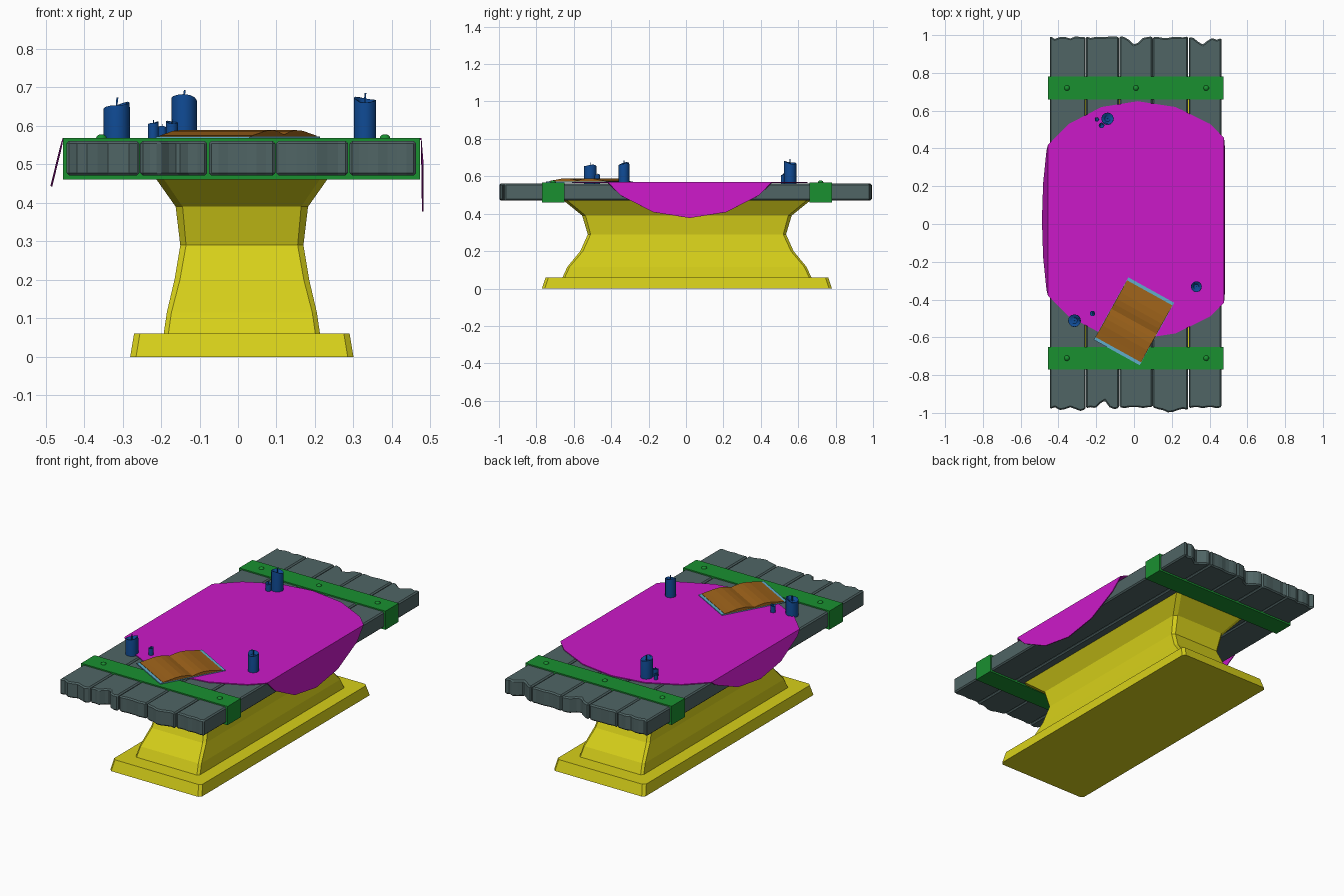
import bpy, bmesh, math, random
from mathutils import Matrix, Vector

if "Cube" in bpy.data.objects:
    bpy.data.objects.remove(bpy.data.objects["Cube"])

random.seed(4)


def material(name, rgb):
    m = bpy.data.materials.new(name)
    m.diffuse_color = (*rgb, 1)
    m.use_nodes = True
    m.node_tree.nodes["Principled BSDF"].inputs["Base Color"].default_value = m.diffuse_color
    return m


STONE = material("stone", (0.68, 0.63, 0.01))
WOOD = material("wood", (0.08, 0.13, 0.13))
STRAP = material("strap_metal", (0.01, 0.28, 0.03))
CLOTH = material("cloth", (0.6, 0.01, 0.58))
WAX = material("wax", (0.005, 0.07, 0.3))
PAPER = material("paper", (0.33, 0.12, 0.01))
COVER = material("cover", (0.12, 0.42, 0.6))


def finish(bm, name, mat, bevel=0.0, smooth=False):
    bmesh.ops.recalc_face_normals(bm, faces=bm.faces)
    me = bpy.data.meshes.new(name)
    bm.to_mesh(me)
    bm.free()
    ob = bpy.data.objects.new(name, me)
    bpy.context.collection.objects.link(ob)
    me.materials.append(mat)
    if bevel:
        b = ob.modifiers.new("bevel", 'BEVEL')
        b.width, b.segments, b.limit_method = bevel, 1, 'ANGLE'
        b.angle_limit = math.radians(50)
    if smooth:
        bpy.context.view_layer.objects.active = ob
        ob.select_set(True)
        bpy.ops.object.shade_smooth_by_angle(angle=math.radians(40))
        ob.select_set(False)
    return ob


def loft(bm, rings):
    """Skin closed rings of points and cap both ends."""
    vs = [[bm.verts.new(p) for p in r] for r in rings]
    n = len(vs[0])
    for a, b in zip(vs, vs[1:]):
        for i in range(n):
            bm.faces.new((a[i], a[(i + 1) % n], b[(i + 1) % n], b[i]))
    bm.faces.new(vs[0][::-1])
    bm.faces.new(vs[-1])


def box(bm, x0, x1, y0, y1, z0, z1):
    loft(bm, [[(x0, y0, z), (x1, y0, z), (x1, y1, z), (x0, y1, z)] for z in (z0, z1)])


# Pedestal: chamfered rectangle swept through (z, half x, half y, chamfer)
levels = [(0, .29, .775, .015), (.06, .28, .755, .015), (.06, .203, .665, .012),
          (.115, .195, .64, .012), (.2, .175, .57, .014), (.29, .16, .53, .015),
          (.39, .172, .56, .018), (.475, .232, .665, .02)]
rings = []
for z, a, b, c in levels:
    pts = [(a, c - b), (a, b - c), (a - c, b), (c - a, b),
           (-a, b - c), (-a, c - b), (c - a, -b), (a - c, -b)]
    rings.append([(x + .01, y + .005, z) for x, y in pts])
bm = bmesh.new()
loft(bm, rings)
finish(bm, "pedestal", STONE)

# Planks: x range, then inset of the worn ends in hundredths (front, back)
planks = [(-.446, -.256, (2, 3, 1.5, 2, 3, 2, 1, 2), (0.5, 2, 1, 1, 1.8, .7, 1, 1)),
          (-.254, -.080, (2.5, 3, 2.5, 5, 6.5, 3, 2, 2.5), (.7, 1.5, 1, 1, 1, .8, .7, 1)),
          (-.076, .097, (3, 2.5, 3, 3, 3, 2.6, 3, 3), (.5, 1, 2.5, 5, 4, 1.5, 1, .7)),
          (.099, .286, (3, 2, 1.5, .3, .5, 1.5, 2.2, 1.5), (1, 1, 1.5, 1.5, 1, 1, 1.2, .7)),
          (.290, .463, (2.5, 3, 3, 2.5, 3, 3, 2.5, 3), (1, 1.5, 3.5, 5, 3, 1.5, 2.5, 1.5))]
for k, (x0, x1, front, back) in enumerate(planks):
    def at(i): return x0 + (x1 - x0) * i / 7
    outline = [(at(i), -1 + d / 100) for i, d in enumerate(front)]
    outline += [(at(i), 1 - d / 100) for i, d in reversed(list(enumerate(back)))]
    bm = bmesh.new()
    loft(bm, [[(x, y, z) for x, y in outline] for z in (.471, .561)])
    finish(bm, f"plank_{k + 1}", WOOD, bevel=.007)

# Metal straps with domed rivets
for name, yc, xs in (("back", .72, (-.355, .01, .382)), ("front", -.71, (-.355, .382))):
    bm = bmesh.new()
    box(bm, -.455, .473, yc - .06, yc + .06, .461, .568)
    finish(bm, name + "_strap", STRAP)
    bm = bmesh.new()
    for x in xs:
        bmesh.ops.create_uvsphere(bm, u_segments=10, v_segments=6, radius=.015,
                                  matrix=Matrix.Translation((x, yc, .567)) @ Matrix.Diagonal((1, 1, .75, 1)))
    finish(bm, name + "_rivets", STRAP, smooth=True)

# Altar cloth: 20-sided disc folded down over both long sides
L, R = -.455, .476
bm = bmesh.new()
bm.faces.new([bm.verts.new((.03 + .635 * math.sin(t), .02 + .63 * math.cos(t), 0))
              for t in (i * math.tau / 20 for i in range(20))])
for x in (L, R):
    bmesh.ops.bisect_plane(bm, geom=bm.verts[:] + bm.edges[:] + bm.faces[:],
                           plane_co=(x, 0, 0), plane_no=(1, 0, 0))
for v in bm.verts:
    over_r, over_l = max(0, v.co.x - R), max(0, L - v.co.x)
    v.co.z = .566 - over_r - .82 * over_l
    if over_r:
        v.co.x = R + min(.004, over_r * .1)
    elif over_l:
        v.co.x = L - .2 * over_l
    else:
        v.co.x -= .012 * max(0, 1 - abs(v.co.x) / .4)
ob = finish(bm, "altar_cloth", CLOTH)
if ob.data.polygons[0].normal.z < -.5:
    ob.data.flip_normals()
s = ob.modifiers.new("thickness", 'SOLIDIFY')
s.thickness, s.offset = .005, 0

# Candles: uneven melted rim, sunken top and a wick
candles = [(-.315, -.512, .034, .657), (.33, -.332, .029, .671), (-.14, .557, .033, .677),
           (-.22, -.474, .014, .609), (-.172, .522, .015, .611), (-.197, .553, .011, .598)]
for k, (cx, cy, r, top) in enumerate(candles):
    def ring(rad, z, tilt, n=12):
        lean = k * 2.1
        return [(cx + rad * math.cos(t), cy + rad * math.sin(t),
                 z + tilt * (math.cos(t - lean) + .4 * math.sin(2 * t + lean)))
                for t in (i * math.tau / n for i in range(n))]
    bm = bmesh.new()
    tilt = r * .22
    loft(bm, [ring(r, .56, 0), ring(r, top - .35 * r, 0), ring(r * .97, top - .1 * r, tilt),
              ring(r * .78, top - .15 * r, tilt), ring(r * .45, top - .5 * r, 0)])
    w = .06 * r + .0004
    loft(bm, [[(cx + s + dx * w, cy + dy * w, z) for dx, dy in ((-1, -1), (1, -1), (1, 1), (-1, 1))]
              for s, z in ((0, top - .55 * r), (0, top + .1 * r), (.05 * r, top + .48 * r))])
    finish(bm, f"candle_{k + 1}", WAX, smooth=True)

# Open book: flat cover under two humped page blocks
place = Matrix.Translation((0, -.515, 0)) @ Matrix.Rotation(math.radians(61), 4, 'Z')
bm = bmesh.new()
box(bm, -.189, .189, -.139, .139, .568, .573)
bm.transform(place)
finish(bm, "book_cover", COVER)

half = [(.172, .575), (.14, .580), (.10, .587), (.06, .589), (.03, .585)]
profile = [(-t, z) for t, z in half] + [(0, .577)] + [(t, z) for t, z in reversed(half)]
profile += [(.172, .5725), (-.172, .5725)]
bm = bmesh.new()
loft(bm, [[(t, y, z) for t, z in profile] for y in (-.1375, .1375)])
bm.transform(place)
finish(bm, "book_pages", PAPER)
